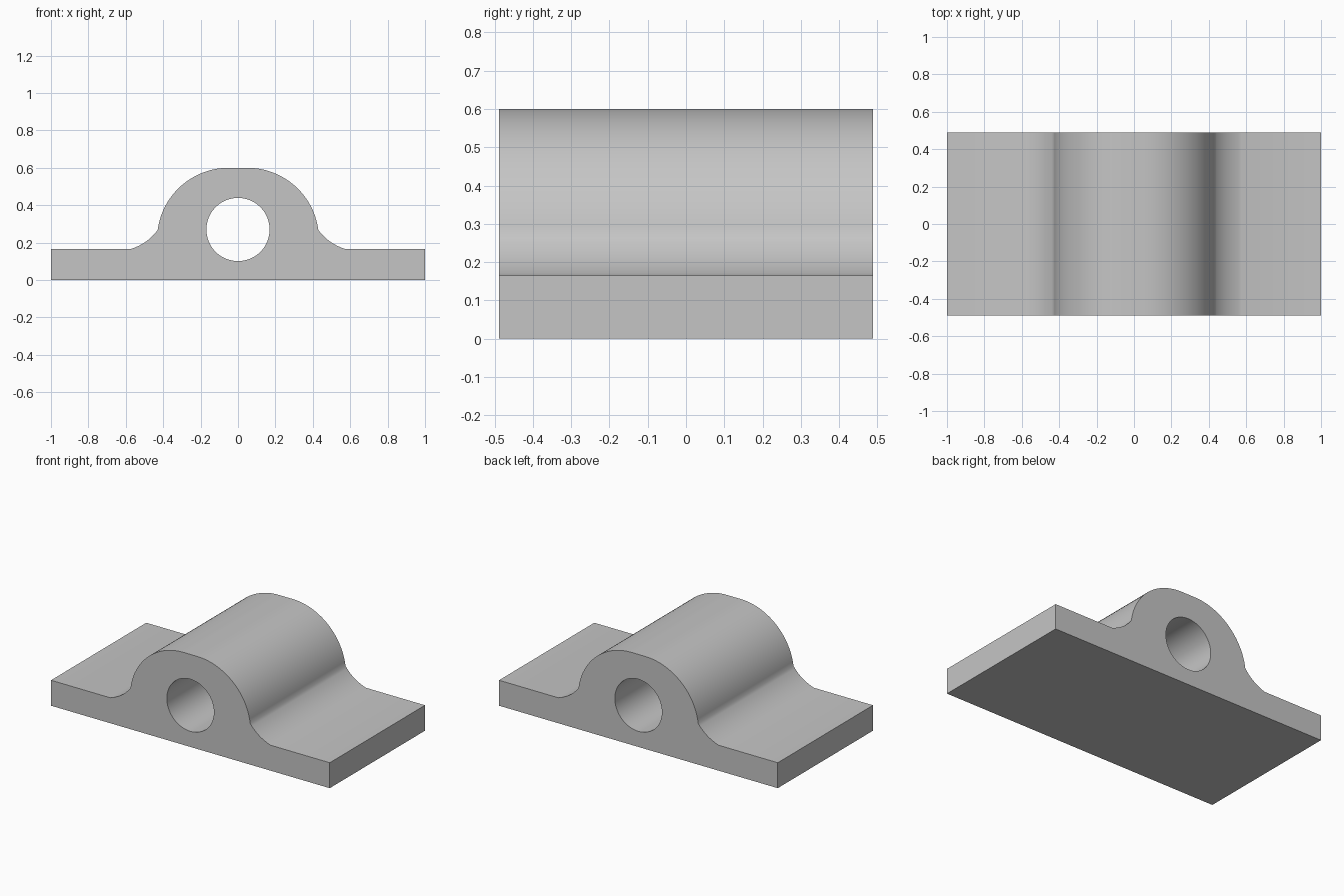
import bpy, bmesh, math
from mathutils import Vector

cube = bpy.data.objects.get("Cube")
if cube:
    bpy.data.objects.remove(cube, do_unlink=True)

HALF_DEPTH = 0.488
PLATE_TOP = 0.165
HOLE_Z, HOLE_R = 0.27, 0.169

grey = bpy.data.materials.new("light_grey")
grey.use_nodes = True
colour = (0.56, 0.56, 0.56, 1)
grey.diffuse_color = colour
grey.node_tree.nodes["Principled BSDF"].inputs["Base Color"].default_value = colour


def arc(cx, cz, r, start, end, steps):
    """Points on a circle in the xz plane, angles in degrees."""
    angles = [math.radians(start + (end - start) * i / steps) for i in range(steps + 1)]
    return [(cx + r * math.cos(a), cz + r * math.sin(a)) for a in angles]


def extrude_profile(name, points, half_depth):
    """Closed xz profile made into a solid along y."""
    bm = bmesh.new()
    face = bm.faces.new([bm.verts.new((x, -half_depth, z)) for x, z in points])
    ext = bmesh.ops.extrude_face_region(bm, geom=[face])
    moved = [v for v in ext["geom"] if isinstance(v, bmesh.types.BMVert)]
    bmesh.ops.translate(bm, verts=moved, vec=(0, 2 * half_depth, 0))
    bmesh.ops.recalc_face_normals(bm, faces=bm.faces)
    mesh = bpy.data.meshes.new(name)
    bm.to_mesh(mesh)
    bm.free()
    mesh.materials.append(grey)
    obj = bpy.data.objects.new(name, mesh)
    bpy.context.collection.objects.link(obj)
    return obj


# Right half of the outline: plate end, concave fillet, rounded dome
dome = arc(0.05, 0.217, 0.383, 7.5, 90, 20)
foot, neck = Vector((0.575, PLATE_TOP)), Vector(dome[0])
bend = Vector((0.483, 0.195))
fillet = []
for i in range(10):
    t = i / 10
    p = foot * (1 - t) ** 2 + bend * 2 * t * (1 - t) + neck * t ** 2
    fillet.append((p.x, p.y))
half = [(1, 0), (1, PLATE_TOP)] + fillet + dome
outline = half + [(-x, z) for x, z in reversed(half)]

# Bearing block with the shaft bore cut through it
block = extrude_profile("bearing_block", outline, HALF_DEPTH)
cutter = extrude_profile("bore_cutter", arc(0, HOLE_Z, HOLE_R, 0, 360, 64)[:-1], 1)
cutter.hide_render = True
bore = block.modifiers.new("bore", "BOOLEAN")
bore.operation = "DIFFERENCE"
bore.solver = "EXACT"
bore.object = cutter

bpy.ops.object.select_all(action="DESELECT")
block.select_set(True)
bpy.context.view_layer.objects.active = block
bpy.ops.object.modifier_apply(modifier=bore.name)
bpy.data.objects.remove(cutter, do_unlink=True)
bpy.ops.object.shade_smooth_by_angle(angle=math.radians(35))
